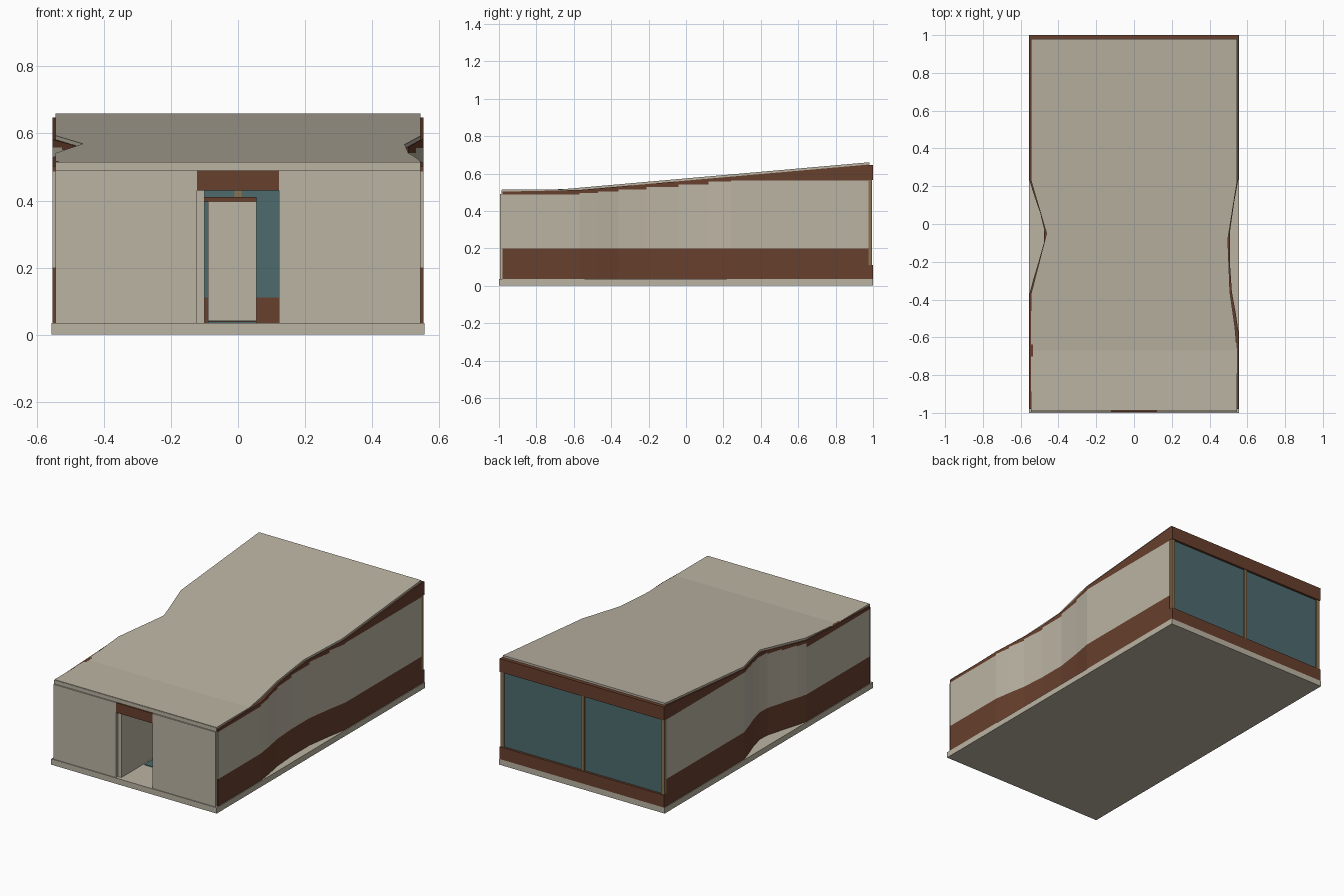
import bpy
import bmesh

cube = bpy.data.objects.get("Cube")
if cube:
    bpy.data.objects.remove(cube, do_unlink=True)


def make_material(name, rgb):
    mat = bpy.data.materials.new(name)
    mat.use_nodes = True
    color = (*rgb, 1.0)
    mat.diffuse_color = color
    mat.node_tree.nodes["Principled BSDF"].inputs["Base Color"].default_value = color
    return mat


plaster = make_material("warm plaster", (0.50, 0.455, 0.37))
brown = make_material("brown cladding", (0.137, 0.05, 0.026))
glass = make_material("teal glass", (0.075, 0.145, 0.155))
wood = make_material("light wood", (0.26, 0.17, 0.08))


def finish(name, bm, *mats):
    bmesh.ops.recalc_face_normals(bm, faces=bm.faces)
    mesh = bpy.data.meshes.new(name)
    bm.to_mesh(mesh)
    bm.free()
    for mat in mats:
        mesh.materials.append(mat)
    obj = bpy.data.objects.new(name, mesh)
    bpy.context.collection.objects.link(obj)
    return obj


def add_hexa(bm, bottom, top, index=0):
    """Closed block between two rings of four points."""
    low = [bm.verts.new(p) for p in bottom]
    high = [bm.verts.new(p) for p in top]
    faces = [bm.faces.new(low), bm.faces.new(high)]
    for i in range(4):
        j = (i + 1) % 4
        faces.append(bm.faces.new((low[i], low[j], high[j], high[i])))
    for face in faces:
        face.material_index = index


def box(name, xs, ys, zs, mat):
    ring = [(xs[0], ys[0]), (xs[1], ys[0]), (xs[1], ys[1]), (xs[0], ys[1])]
    bm = bmesh.new()
    add_hexa(bm, [(x, y, zs[0]) for x, y in ring], [(x, y, zs[1]) for x, y in ring])
    return finish(name, bm, mat)


def interpolate(points, y):
    for (y0, v0), (y1, v1) in zip(points, points[1:]):
        if y <= y1:
            return v0 + (v1 - v0) * (y - y0) / (y1 - y0)
    return points[-1][1]


# Roof slope and plan outlines as (y, value) pairs
roof_top = [(-0.985, 0.515), (-0.67, 0.515), (0.98, 0.66)]
roof_thick = 0.012
roof_right = [(-0.985, 0.545), (-0.67, 0.545), (-0.55, 0.535), (-0.36, 0.508),
              (-0.08, 0.497), (0.22, 0.545), (0.98, 0.545)]
roof_left = [(-0.985, -0.545), (-0.37, -0.545), (-0.05, -0.463),
             (0.23, -0.545), (0.98, -0.545)]
wall_right = [(-0.98, 0.553), (-0.57, 0.553), (-0.47, 0.538), (-0.36, 0.518),
              (-0.21, 0.508), (-0.04, 0.508), (0.12, 0.531), (0.24, 0.553), (0.975, 0.553)]
wall_left = [(-0.98, -0.553), (-0.37, -0.553), (-0.3, -0.535), (-0.2, -0.505),
             (-0.1, -0.477), (-0.03, -0.475), (0.06, -0.497), (0.14, -0.525),
             (0.23, -0.553), (0.975, -0.553)]

# Sloping roof slab
bm = bmesh.new()
stations = sorted({y for line in (roof_top, roof_right, roof_left) for y, _ in line})
rings = []
for y in stations:
    l, r, z = (interpolate(line, y) for line in (roof_left, roof_right, roof_top))
    rings.append([bm.verts.new(p) for p in (
        (l, y, z - roof_thick), (r, y, z - roof_thick), (r, y, z), (l, y, z))])
for a, b in zip(rings, rings[1:]):
    for i in range(4):
        j = (i + 1) % 4
        bm.faces.new((a[i], a[j], b[j], b[i]))
bm.faces.new(rings[0])
bm.faces.new(rings[-1])
finish("roof", bm, plaster)


# Curved side walls: brown plinth, stepped plaster band, brown band up to the roof
def side_wall(name, path, side):
    bm = bmesh.new()
    for (y0, x0), (y1, x1) in zip(path, path[1:]):
        ring = [(x0, y0), (x1, y1), (x1 - side * 0.018, y1), (x0 - side * 0.018, y0)]
        tops = [interpolate(roof_top, y) - roof_thick for _, y in ring]
        step = min(0.562, max(0.487, tops[0] - 0.016))
        levels = [[0.035] * 4, [0.2] * 4, [step] * 4, tops]
        for k in range(3):
            add_hexa(bm, [(*p, z) for p, z in zip(ring, levels[k])],
                     [(*p, z) for p, z in zip(ring, levels[k + 1])], (k + 1) % 2)
    finish(name, bm, plaster, brown)


side_wall("left_wall", wall_right, 1)
side_wall("right_wall", wall_left, -1)

# Ground slab
box("base_slab", (-0.557, 0.557), (-1, 1), (0, 0.035), plaster)

# Front wall with doorway
for name, side in (("left", 1), ("right", -1)):
    xs = sorted((side * 0.123, side * 0.545))
    box(f"front_wall_{name}", xs, (-0.995, -0.978), (0.035, 0.49), plaster)
box("front_fascia", (-0.545, 0.545), (-0.987, -0.975), (0.49, 0.512), plaster)
box("door_header", (-0.123, 0.123), (-0.995, -0.978), (0.43, 0.49), brown)

# Entrance passage and inner room
box("passage_wall", (-0.123, -0.1), (-0.978, -0.45), (0.035, 0.43), plaster)
box("inner_partition", (-0.09, 0.055), (-0.2, -0.18), (0.04, 0.395), plaster)
box("partition_cap", (-0.1, 0.055), (-0.2, -0.18), (0.395, 0.41), brown)
box("floor_panel", (-0.09, 0.055), (-0.77, -0.2), (0.035, 0.039), glass)

# Glazed back wall
box("back_sill", (-0.553, 0.553), (0.975, 1), (0.035, 0.11), brown)
box("back_header", (-0.553, 0.553), (0.975, 1), (0.565, 0.646), brown)
box("back_glass", (-0.54, 0.54), (0.978, 0.986), (0.11, 0.565), glass)
for name, x in (("left", 0.54), ("middle", 0), ("right", -0.54)):
    box(f"back_post_{name}", (x - 0.011, x + 0.011), (0.975, 0.995), (0.11, 0.565), wood)
